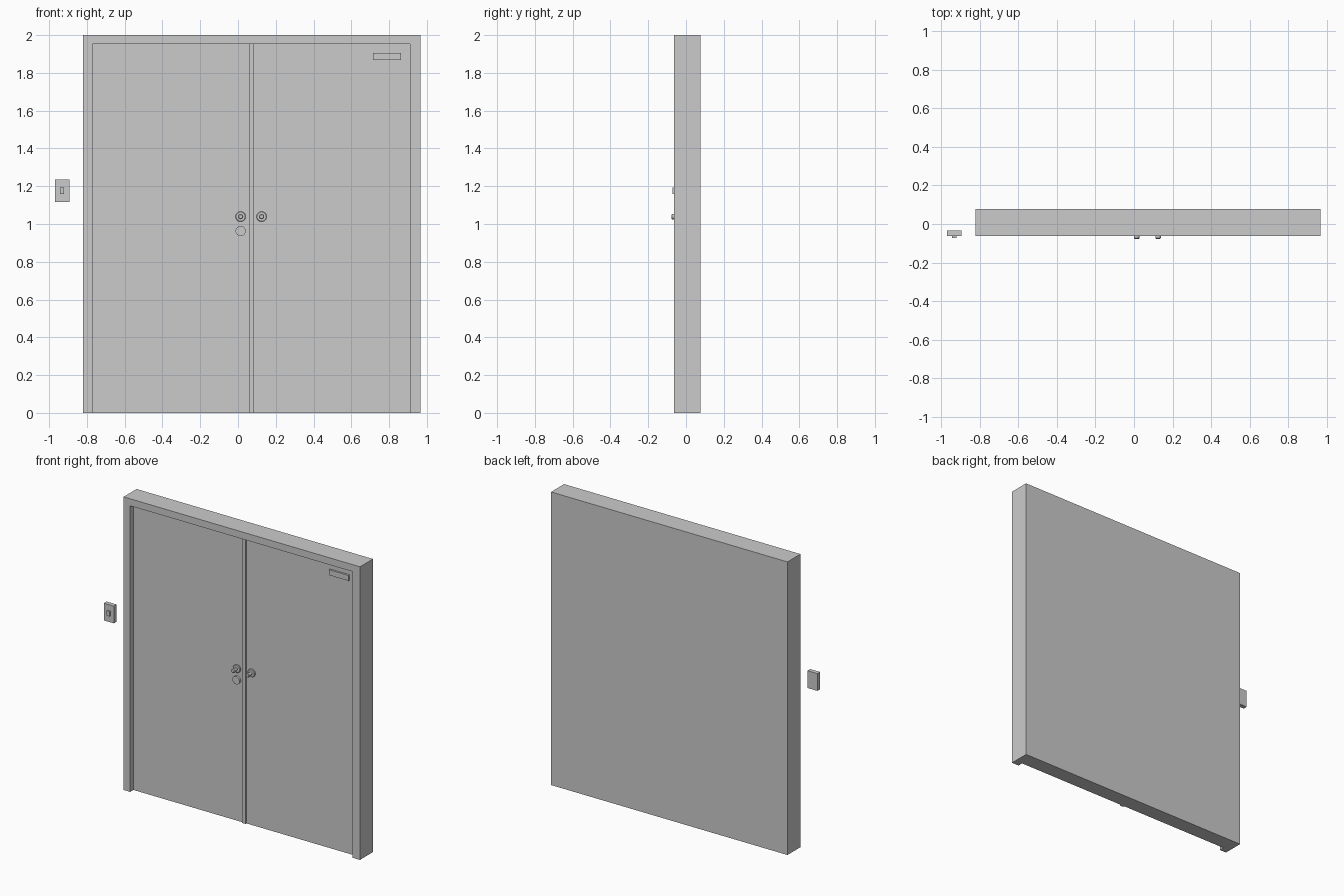
import bpy, bmesh, math

if "Cube" in bpy.data.objects:
    bpy.data.objects.remove(bpy.data.objects["Cube"])

FRONT, BACK, DOOR = -0.063, 0.077, -0.028   # y of frame face, rear face, door face


def box(name, x0, x1, y0, y1, z0, z1):
    bm = bmesh.new()
    bmesh.ops.create_cube(bm, size=1)
    for v in bm.verts:
        v.co = ((x0 + x1) / 2 + v.co.x * (x1 - x0),
                (y0 + y1) / 2 + v.co.y * (y1 - y0),
                (z0 + z1) / 2 + v.co.z * (z1 - z0))
    return finish(name, bm)


def finish(name, bm):
    me = bpy.data.meshes.new(name)
    bm.to_mesh(me)
    bm.free()
    ob = bpy.data.objects.new(name, me)
    bpy.context.collection.objects.link(ob)
    return ob


def turned(name, x, z, profile, segs=24):
    """Revolve (radius, y) points about a y-parallel axis, both ends capped."""
    bm = bmesh.new()
    rings = []
    for r, y in profile:
        rings.append([bm.verts.new((x + r * math.cos(2 * math.pi * i / segs), y,
                                    z + r * math.sin(2 * math.pi * i / segs)))
                      for i in range(segs)])
    for a, b in zip(rings, rings[1:]):
        for i in range(segs):
            j = (i + 1) % segs
            bm.faces.new((a[i], a[j], b[j], b[i]))
    bm.faces.new(rings[0])
    bm.faces.new(rings[-1])
    bmesh.ops.recalc_face_normals(bm, faces=bm.faces)
    ob = finish(name, bm)
    bpy.ops.object.select_all(action='DESELECT')
    ob.select_set(True)
    bpy.context.view_layer.objects.active = ob
    bpy.ops.object.shade_smooth_by_angle(angle=math.radians(30))
    return ob


# Frame and door slab: one block with a shallow recess open at the floor
frame = box("door_frame", -0.82, 0.965, FRONT, BACK, 0, 2)
cutter = box("recess_cutter", -0.77, 0.91, -0.2, DOOR, -0.1, 1.952)
cutter.hide_render = True
cutter.hide_set(True)
mod = frame.modifiers.new("recess", 'BOOLEAN')
mod.operation = 'DIFFERENCE'
mod.solver = 'EXACT'
mod.object = cutter

# Meeting strip between the two leaves
box("meeting_strip", 0.057, 0.085, DOOR - 0.01, DOOR + 0.002, 0, 1.952)

# Plate at the top of the right leaf
box("top_plate", 0.715, 0.863, DOOR - 0.013, DOOR + 0.002, 1.868, 1.905)

# Knobs on both leaves: rose, neck and rounded grip
knob = [(0.027, DOOR + 0.002), (0.027, DOOR - 0.008), (0.024, DOOR - 0.011),
        (0.010, DOOR - 0.011), (0.010, -0.052), (0.014, -0.057),
        (0.014, -0.073), (0.010, -0.077)]
for side, x in (("left", 0.014), ("right", 0.125)):
    turned(side + "_knob", x, 1.039, knob)

# Lock below the left knob
turned("lock_disc", 0.014, 0.963, [(0.027, DOOR + 0.002), (0.027, DOOR - 0.014)])

# Wall bell with push button, beside the frame
box("bell_plate", -0.968, -0.893, FRONT, -0.034, 1.117, 1.235)
box("bell_button", -0.942, -0.920, -0.072, FRONT + 0.002, 1.16, 1.194)
